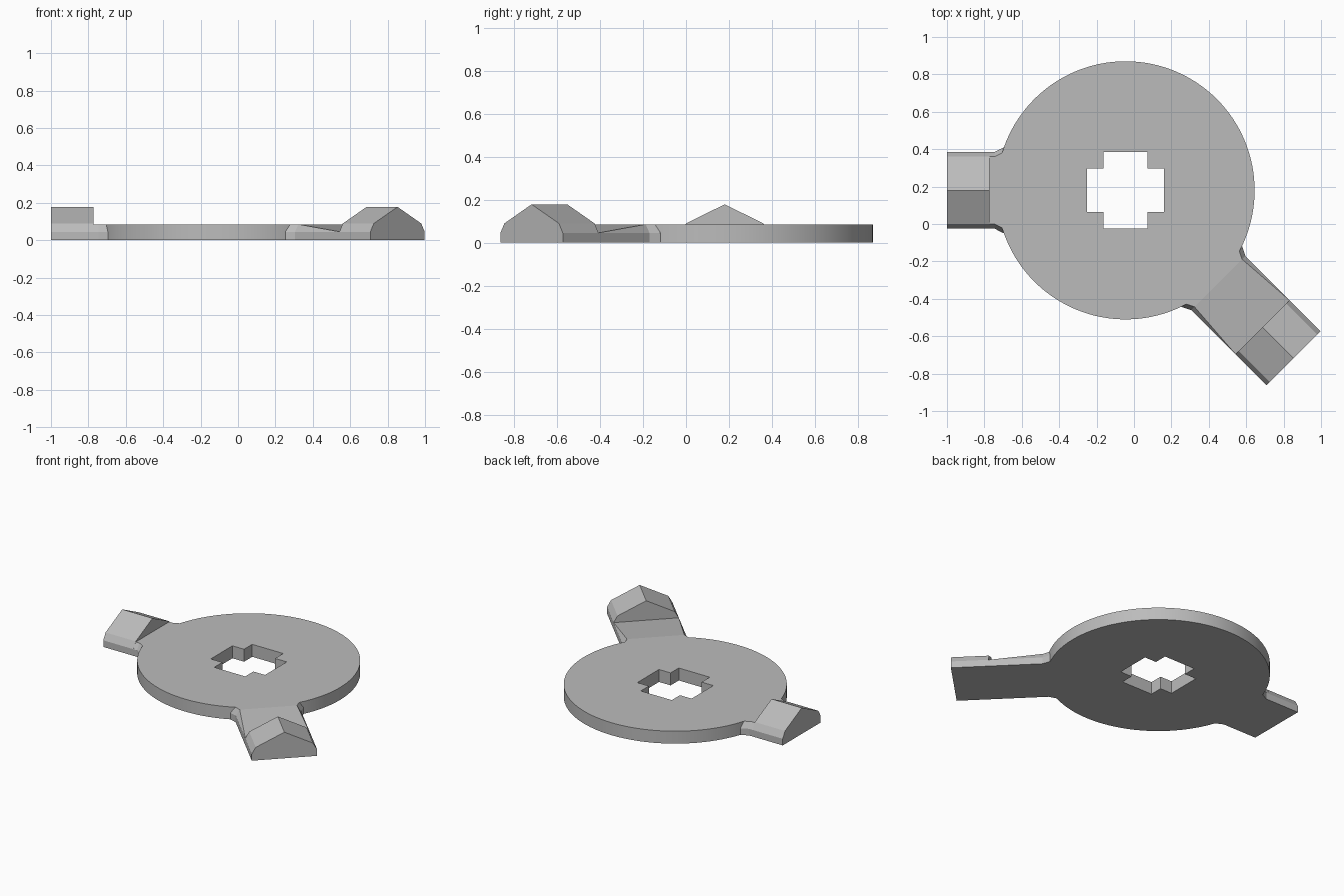
import bpy, bmesh, math
from mathutils import Matrix, Vector

cube = bpy.data.objects.get("Cube")
if cube:
    bpy.data.objects.remove(cube)

CX, CY = -0.045, 0.18      # hub centre
R, T = 0.69, 0.085         # disc radius and thickness
HALF, SILL, PEAK = 0.205, 0.045, 0.178

grey = bpy.data.materials.new("plain grey")
grey.use_nodes = True
colour = (0.5, 0.5, 0.5, 1)
grey.diffuse_color = colour
grey.node_tree.nodes["Principled BSDF"].inputs["Base Color"].default_value = colour


def finish(name, bm):
    bmesh.ops.recalc_face_normals(bm, faces=bm.faces)
    mesh = bpy.data.meshes.new(name)
    bm.to_mesh(mesh)
    bm.free()
    mesh.materials.append(grey)
    obj = bpy.data.objects.new(name, mesh)
    bpy.context.collection.objects.link(obj)
    return obj


def loft(bm, sections):
    """Skin a row of matching (x, [(y, z), ...]) cross-sections and cap the ends."""
    rings = [[bm.verts.new((x, y, z)) for y, z in pts] for x, pts in sections]
    n = len(rings[0])
    for a, b in zip(rings, rings[1:]):
        for i in range(n):
            j = (i + 1) % n
            bm.faces.new((a[i], a[j], b[j], b[i]))
    bm.faces.new(rings[0])
    bm.faces.new(rings[-1])


def section(half, top, inset, peak):
    """Symmetric arm section: upright sides, bevelled shoulders, ridge."""
    right = [(half, 0), (half, SILL), (half - inset, top)]
    return right + [(0, peak)] + [(-y, z) for y, z in reversed(right)]


def arm(name, angle, root, gable, tip, dip):
    bm = bmesh.new()
    # Flared neck from the disc to the tooth
    loft(bm, [(root - 0.07, section(0.232, T, 0.025, T)),
              (root - 0.045, section(0.228, T, 0.025, T)),
              (root, section(HALF, T, 0.025, T)),
              (gable, section(HALF, T - dip, 0.025 - dip * 0.6, T - dip))])
    # Ridged tooth at the end
    loft(bm, [(x, section(HALF, T + 0.004, 0.025, PEAK)) for x in (gable, tip)])
    bm.transform(Matrix.Translation((CX, CY, 0)) @ Matrix.Rotation(math.radians(angle), 4, 'Z'))
    return finish(name, bm)


# Hub disc with a plus-shaped hole
bm = bmesh.new()
bmesh.ops.create_cone(bm, cap_ends=True, segments=128, radius1=R, radius2=R, depth=T,
                      matrix=Matrix.Translation((CX, CY, T / 2)))
disc = finish("hub_disc", bm)

bm = bmesh.new()
a, b, c = 0.205, 0.117, 0.5
quarter = [(a, -b), (a, b), (b, b)]
outline = []
for k in range(4):
    turn = Matrix.Rotation(k * math.pi / 2, 3, 'Z')
    outline += [turn @ Vector((x, y, 0)) for x, y in quarter]
base = bm.faces.new([bm.verts.new((p.x + CX, p.y + CY, -c)) for p in outline])
top = bmesh.ops.extrude_face_region(bm, geom=[base])["geom"]
bmesh.ops.translate(bm, vec=(0, 0, 2 * c),
                    verts=[v for v in top if isinstance(v, bmesh.types.BMVert)])
cutter = finish("hole_cutter", bm)
cutter.hide_render = True
cutter.hide_viewport = True

cut = disc.modifiers.new("plus_hole", 'BOOLEAN')
cut.object = cutter
cut.operation = 'DIFFERENCE'
cut.solver = 'EXACT'
bpy.context.view_layer.objects.active = disc
disc.select_set(True)
bpy.ops.object.modifier_apply(modifier=cut.name)
bpy.data.objects.remove(cutter)
bpy.ops.object.shade_smooth_by_angle(angle=math.radians(30))

# Short arm to the side, long arm on the diagonal
arm("short_arm", 180, 0.70, 0.727, 0.955, 0.0)
arm("long_arm", -45, 0.70, 1.036, 1.27, 0.04)
